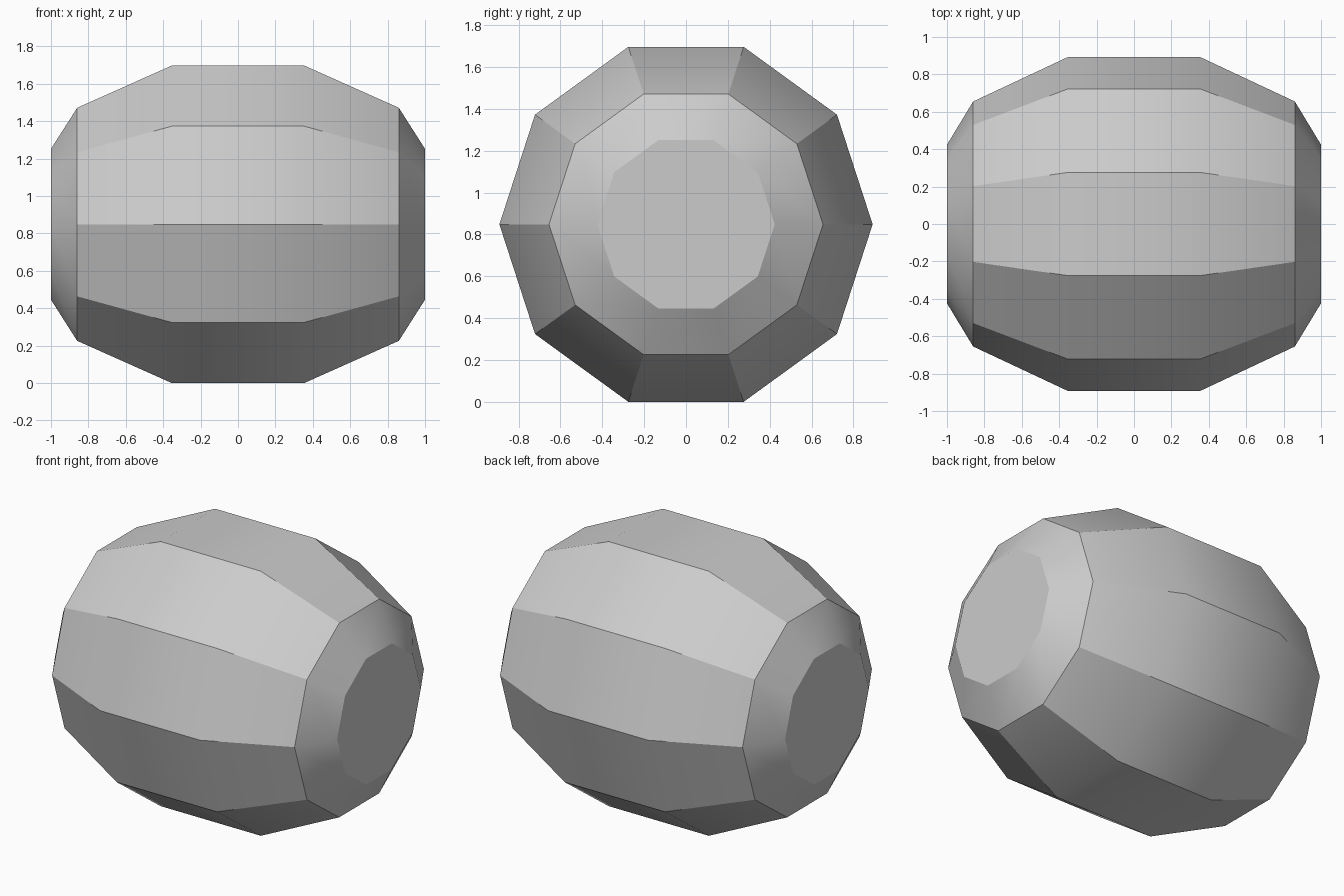
import bpy, bmesh, math

cube = bpy.data.objects.get("Cube")
if cube:
    bpy.data.objects.remove(cube, do_unlink=True)

# Single grey colour
grey = bpy.data.materials.new("plain_grey")
grey.use_nodes = True
colour = (0.6, 0.6, 0.6, 1)
grey.diffuse_color = colour
grey.node_tree.nodes["Principled BSDF"].inputs["Base Color"].default_value = colour

# Barrel profile along x: (position, radius)
half = [(0.355, 0.892), (0.86, 0.655), (1.0, 0.424)]
profile = [(-x, r) for x, r in reversed(half)] + half
SIDES = 10
centre_z = 0.892 * math.sin(math.radians(72))

# Ten-sided rings joined by staves and closed with flat ends
bm = bmesh.new()
rings = []
for x, r in profile:
    angles = [math.tau * i / SIDES for i in range(SIDES)]
    rings.append([bm.verts.new((x, r * math.cos(a), centre_z + r * math.sin(a)))
                  for a in angles])
for a, b in zip(rings, rings[1:]):
    for i in range(SIDES):
        j = (i + 1) % SIDES
        bm.faces.new((a[i], a[j], b[j], b[i]))
bm.faces.new(rings[0])
bm.faces.new(rings[-1])
bmesh.ops.recalc_face_normals(bm, faces=bm.faces)

mesh = bpy.data.meshes.new("barrel_body")
bm.to_mesh(mesh)
bm.free()
mesh.materials.append(grey)
barrel = bpy.data.objects.new("barrel_body", mesh)
bpy.context.collection.objects.link(barrel)

# Smooth along the staves, sharp between them
bpy.ops.object.select_all(action="DESELECT")
barrel.select_set(True)
bpy.context.view_layer.objects.active = barrel
bpy.ops.object.shade_smooth_by_angle(angle=math.radians(30))
